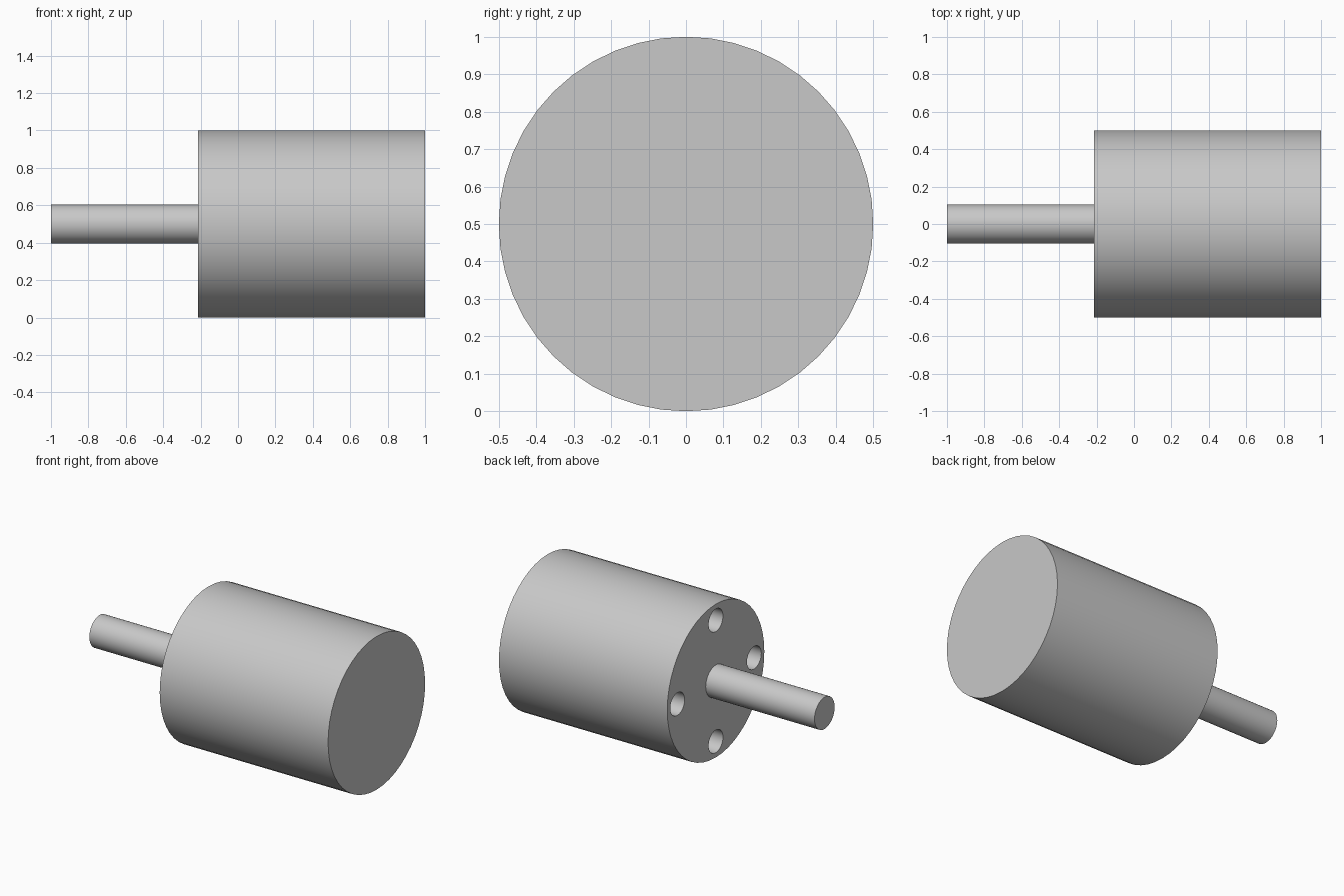
import bpy
import math

cube = bpy.data.objects.get("Cube")
if cube:
    bpy.data.objects.remove(cube, do_unlink=True)

# Single plain metal colour
metal = bpy.data.materials.new("light_grey_metal")
metal.use_nodes = True
metal.diffuse_color = (0.58, 0.58, 0.58, 1)
metal.node_tree.nodes["Principled BSDF"].inputs["Base Color"].default_value = (0.58, 0.58, 0.58, 1)

AXIS_Z = 0.5
FACE_X = -0.215   # drive-end face of the body


def rod(name, x0, x1, radius, y=0.0, z=AXIS_Z, sides=32):
    """Cylinder lying along x from x0 to x1."""
    bpy.ops.mesh.primitive_cylinder_add(
        vertices=sides, radius=radius, depth=x1 - x0,
        location=((x0 + x1) / 2, y, z), rotation=(0, math.pi / 2, 0))
    obj = bpy.context.object
    obj.name = name
    obj.data.materials.append(metal)
    return obj


def smooth(obj):
    bpy.ops.object.select_all(action="DESELECT")
    obj.select_set(True)
    bpy.context.view_layer.objects.active = obj
    bpy.ops.object.shade_smooth_by_angle(angle=math.radians(30))


# Motor body and output shaft
body = rod("motor_body", FACE_X, 1.0, 0.5, sides=48)
shaft = rod("output_shaft", -1.0, FACE_X, 0.104)

# Four blind mounting holes around the shaft
for i in range(4):
    a = i * math.pi / 2
    cutter = rod(f"mounting_hole_cutter_{i + 1}", FACE_X - 0.1, FACE_X + 0.25, 0.074,
                 0.395 * math.cos(a), AXIS_Z + 0.395 * math.sin(a))
    cut = body.modifiers.new(f"mounting_hole_{i + 1}", "BOOLEAN")
    cut.operation = "DIFFERENCE"
    cut.solver = "EXACT"
    cut.object = cutter
    bpy.ops.object.select_all(action="DESELECT")
    body.select_set(True)
    bpy.context.view_layer.objects.active = body
    bpy.ops.object.modifier_apply(modifier=cut.name)
    bpy.data.objects.remove(cutter, do_unlink=True)

smooth(body)
smooth(shaft)
